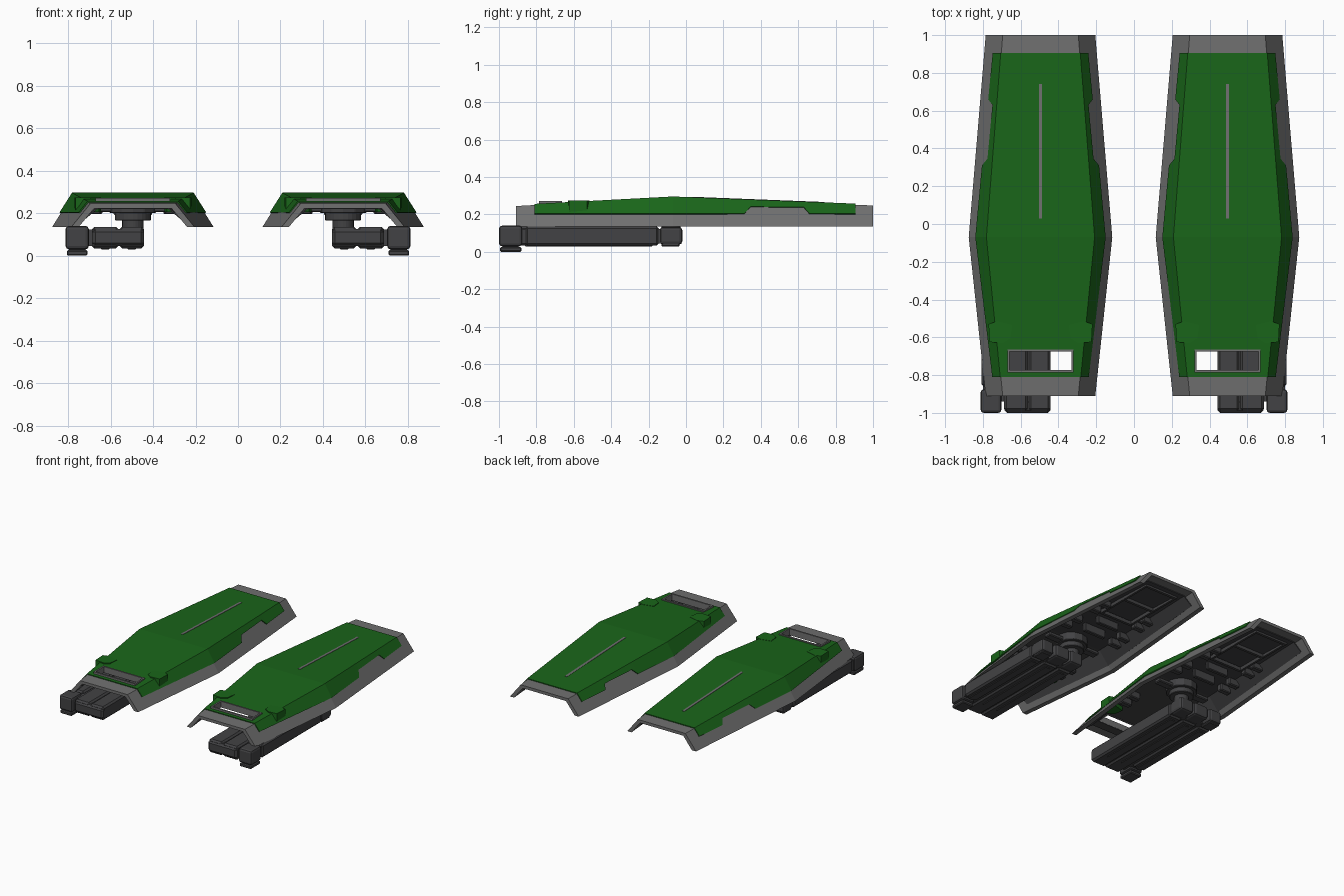
import bpy, bmesh
from math import radians
from mathutils import Vector

if "Cube" in bpy.data.objects:
    bpy.data.objects.remove(bpy.data.objects["Cube"])

CX = 0.495  # centre line of the right-hand shield; the left one is mirrored


def material(name, c):
    m = bpy.data.materials.new(name)
    m.diffuse_color = (*c, 1)
    m.use_nodes = True
    m.node_tree.nodes["Principled BSDF"].inputs["Base Color"].default_value = m.diffuse_color
    return m


GREEN = material("green_paint", (0.01, 0.13, 0.01))
DARK = material("dark_metal", (0.055, 0.055, 0.058))
GREY = material("grey_metal", (0.16, 0.16, 0.16))


def finish(name, bm, mat, bevel=0, segs=1, solid=0, cutter=None, mirror=True):
    bmesh.ops.recalc_face_normals(bm, faces=bm.faces)
    me = bpy.data.meshes.new(name)
    bm.to_mesh(me)
    bm.free()
    ob = bpy.data.objects.new(name, me)
    bpy.context.collection.objects.link(ob)
    if mat:
        me.materials.append(mat)
    if solid:
        s = ob.modifiers.new("thickness", 'SOLIDIFY')
        s.thickness, s.offset = abs(solid), 1 if solid > 0 else -1
    if bevel:
        b = ob.modifiers.new("bevel", 'BEVEL')
        b.width, b.segments = bevel, segs
    if cutter:
        c = ob.modifiers.new("slot", 'BOOLEAN')
        c.object, c.operation, c.solver = cutter, 'DIFFERENCE', 'EXACT'
    if mirror:
        ob.modifiers.new("mirror", 'MIRROR')
    return ob


def box(name, x, y, z, mat=DARK, **kw):
    bm = bmesh.new()
    bmesh.ops.create_cube(bm, size=1)
    for v in bm.verts:
        v.co = Vector(r[0] + (c + 0.5) * (r[1] - r[0]) for c, r in zip(v.co, (x, y, z)))
    return finish(name, bm, mat, **kw)


def loft(name, sections, closed, mat, **kw):
    """Skin (y, [(u, z), ...]) sections; u is measured from the shield centre line."""
    bm = bmesh.new()
    rows = [[bm.verts.new((CX + u, y, z)) for u, z in pts] for y, pts in sections]
    n = len(rows[0])
    for a, b in zip(rows, rows[1:]):
        for i in range(n if closed else n - 1):
            j = (i + 1) % n
            bm.faces.new((a[i], a[j], b[j], b[i]))
    if closed:
        bm.faces.new(rows[0])
        bm.faces.new(rows[-1])
    ob = finish(name, bm, mat, **kw)
    return ob


def disc(name, x, y, z, r, mat=DARK, sides=24):
    bm = bmesh.new()
    bmesh.ops.create_cone(bm, cap_ends=True, segments=sides, radius1=r, radius2=r, depth=z[1] - z[0])
    bmesh.ops.translate(bm, verts=bm.verts, vec=(x, y, (z[0] + z[1]) / 2))
    return finish(name, bm, mat, bevel=0.004)


# Shield outline: bottom half width, top half width and top height along y
ZB = 0.135


def outline(y):
    a, mid, b = (-0.91, 0.29, 0.20, 0.245), (-0.07, 0.38, 0.283, 0.290), (1.0, 0.29, 0.20, 0.248)
    p, q = (a, mid) if y < -0.07 else (mid, b)
    t = (y - p[0]) / (q[0] - p[0])
    return [p[i] + t * (q[i] - p[i]) for i in (1, 2, 3)]


def side_u(y, z):
    wb, wt, zt = outline(y)
    return wb + (z - ZB) / (zt - ZB) * (wt - wb)


def symmetric(half):
    return [(-u, z) for u, z in half] + [(u, z) for u, z in reversed(half)]


cutter = box("slot_cutter", (CX - .165, CX + .165), (-.775, -.675), (0.15, 0.4), None, mirror=False)
cutter.hide_render = True
cutter.display_type = 'WIRE'

# Grey shell, a bent channel open at the bottom
secs = []
for y in (-0.91, -0.07, 1.0):
    wb, wt, zt = outline(y)
    outer = symmetric([(wb, ZB), (wt, zt)])
    inner = symmetric([(wb - .035, ZB), (wt - .018, zt - .022)])
    secs.append((y, outer + inner[::-1]))
loft("shield_frame", secs, True, GREY, cutter=cutter)

# Green armour plate with a raised notch in both lower edges
secs = []
for y, z in ((-.81, .2), (-.07, .2), (.31, .2), (.345, .238), (.63, .235), (.66, .2), (.905, .2)):
    wb, wt, zt = outline(y)
    secs.append((y, symmetric([(side_u(y, z), z), (wt, zt)])))
loft("green_plate", secs, False, GREEN, solid=0.007, cutter=cutter)

# Dark inner lining
secs = []
for y in (-.84, -.07, .93):
    wb, wt, zt = outline(y)
    secs.append((y, symmetric([(side_u(y, .165) - .04, .165), (wt - .04, zt - .03)])))
loft("inner_lining", secs, False, DARK, solid=0.006, cutter=cutter)

# Thin stripe along the ridge
secs = [(y, [(s * .009, outline(y)[2] + h) for s, h in ((-1, 0), (1, 0), (1, .0085), (-1, .0085))])
        for y in (.03, .74)]
loft("ridge_stripe", secs, True, GREY)

# Raised rim round the slot
for n, u in (("left", -.17), ("right", .17)):
    box("slot_rim_" + n, (CX + u - .006, CX + u + .006), (-.786, -.664), (.225, .272), GREY)
for n, y in (("front", -.78), ("back", -.67)):
    box("slot_rim_" + n, (CX - .166, CX + .166), (y - .006, y + .006), (.225, .272), GREY)

# Green corner brackets
for n, s in (("left", -1), ("right", 1)):
    bm = bmesh.new()
    shape = ((.15, -.535), (.23, -.515), (.275, -.53), (.27, -.625), (.20, -.63), (.16, -.605))
    f = bm.faces.new([bm.verts.new((CX + s * u, y, .205)) for u, y in shape])
    ext = bmesh.ops.extrude_face_region(bm, geom=[f])
    for v in ext["geom"]:
        if isinstance(v, bmesh.types.BMVert):
            v.co.z = .274
    finish("corner_bracket_" + n, bm, GREEN)

# Underside ribs and recessed tray edges
for n, s in (("left", -1), ("right", 1)):
    for i, y in enumerate((-.45, -.35, .12, .22, .40, .50)):
        x = CX + s * (outline(y)[1] - .05)
        box(f"under_rib_{n}_{i}", (x - .045, x + .045), (y - .022, y + .022), (.195, .25), bevel=.006)
    x = CX + s * .13
    box("tray_side_" + n, (x - .008, x + .008), (.40, .88), (.21, .235))
for i, y in enumerate((.40, .64, .88)):
    box(f"tray_bar_{i}", (CX - .138, CX + .138), (y - .01, y + .01), (.208, .235))
for i, y in enumerate((.16, .30)):
    box(f"socket_wall_{i}", (CX - .09, CX + .09), (y - .015, y + .015), (.19, .262), bevel=.005)

# Swivel mount under the shield
disc("swivel_plate", CX, -.08, (.20, .265), .11, sides=12)
disc("swivel_drum", CX, -.08, (.165, .205), .085)
disc("swivel_post", CX, -.08, (.09, .17), .05)
box("swivel_crossbar", (CX - .22, CX + .22), (-.11, -.05), (.205, .235), bevel=.006)

# Launcher: three long beams on a core, clamp blocks behind, feet below
box("launcher_core", (.45, .80), (-.94, -.10), (.045, .122))
for i, (x, y0) in enumerate((((.443, .557), -.99), ((.563, .688), -.99), ((.703, .808), -.86))):
    box(f"launcher_beam_{i}", x, (y0, -.145), (.034, .136), bevel=.012)
    box(f"clamp_block_{i}", x, (-.14, -.02), (.038, .134), bevel=.018, segs=2)
    mid = (x[0] + x[1]) / 2
    box(f"beam_rail_{i}", (mid - .02, mid + .02), (-.86, -.18), (.029, .05), bevel=.003)
box("nose_plate", (.443, .685), (-1.0, -.93), (.045, .126), bevel=.014)
box("end_block", (.702, .812), (-1.0, -.875), (.03, .14), bevel=.016, segs=2)
box("end_foot", (.708, .806), (-.995, -.88), (0, .026), bevel=.006)
box("end_foot_neck", (.718, .796), (-.98, -.895), (.01, .04))
box("rear_foot", (.712, .800), (-.13, -.035), (.028, .05), bevel=.005)
